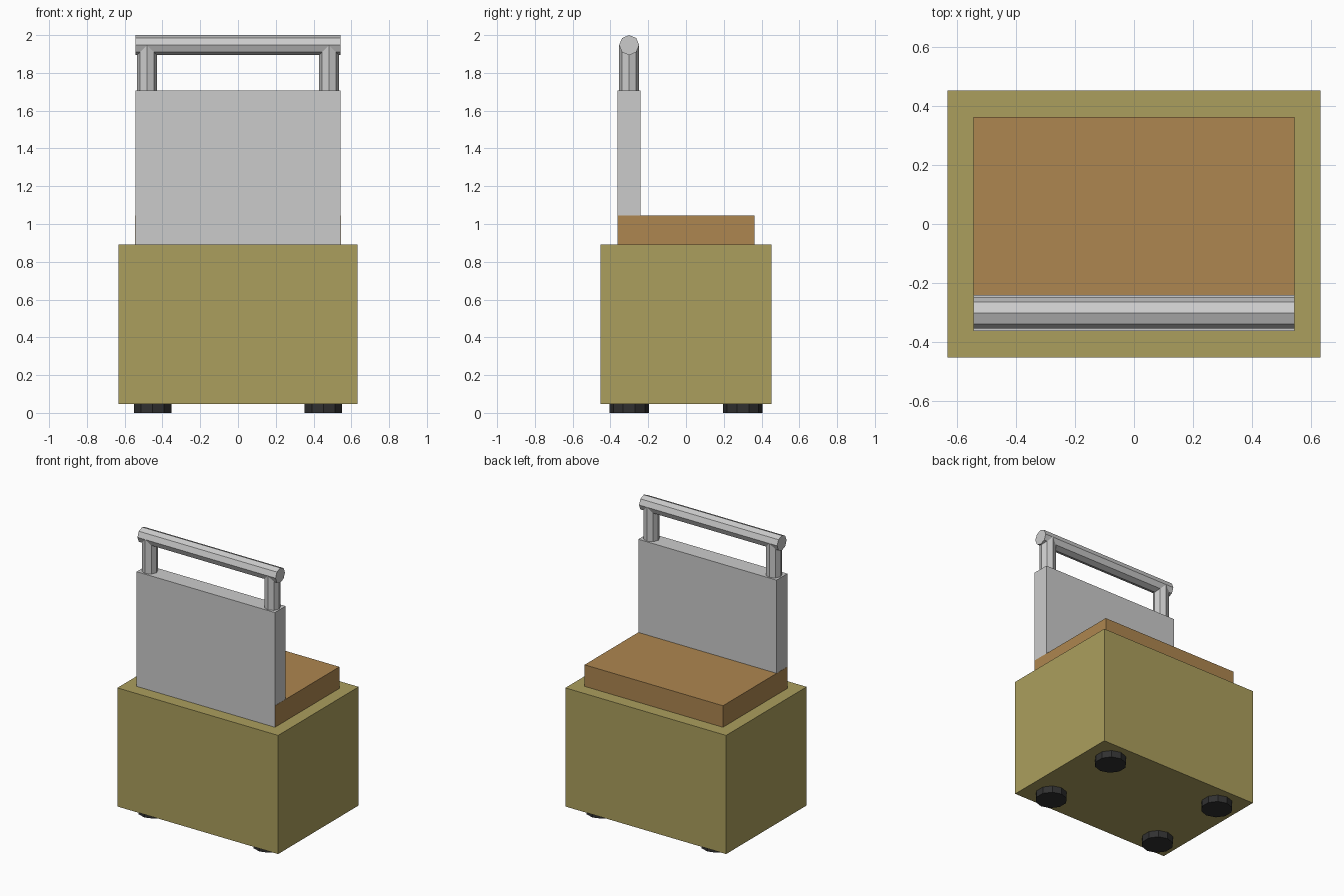
import bpy, bmesh
from math import pi
from mathutils import Matrix

if "Cube" in bpy.data.objects:
    bpy.data.objects.remove(bpy.data.objects["Cube"])


def material(name, color):
    m = bpy.data.materials.new(name)
    m.diffuse_color = (*color, 1)
    m.use_nodes = True
    m.node_tree.nodes["Principled BSDF"].inputs["Base Color"].default_value = m.diffuse_color
    return m


def finish(name, bm, mat):
    me = bpy.data.meshes.new(name)
    bm.to_mesh(me)
    bm.free()
    ob = bpy.data.objects.new(name, me)
    bpy.context.collection.objects.link(ob)
    if mat:
        me.materials.append(mat)
    return ob


def box(name, lo, hi, mat=None):
    size = [b - a for a, b in zip(lo, hi)]
    mid = [(a + b) / 2 for a, b in zip(lo, hi)]
    bm = bmesh.new()
    bmesh.ops.create_cube(bm, size=1, matrix=Matrix.Translation(mid) @ Matrix.Diagonal((*size, 1)))
    return finish(name, bm, mat)


def rod(name, mid, radius, length, sides, mat=None, rot=Matrix()):
    bm = bmesh.new()
    bmesh.ops.create_cone(bm, cap_ends=True, segments=sides, radius1=radius, radius2=radius,
                          depth=length, matrix=Matrix.Translation(mid) @ rot)
    return finish(name, bm, mat)


olive = material("olive_fabric", (0.41, 0.345, 0.11))
tan = material("tan_cushion", (0.42, 0.24, 0.08))
black = material("black_rubber", (0.03, 0.03, 0.03))

# Base, seat cushion and upright panel
box("base_box", (-0.632, -0.452, 0.048), (0.632, 0.452, 0.891), olive)
box("seat_cushion", (-0.544, -0.361, 0.891), (0.544, 0.362, 1.044), tan)
box("back_panel", (-0.543, -0.362, 0.891), (0.543, -0.241, 1.706))

# Handle: octagonal cross bar on two posts
R, BAR_Z, HY = 0.053, 1.947, -0.301
rod("handle_bar", (0, HY, BAR_Z), R, 1.086, 8, rot=Matrix.Rotation(pi / 2, 4, 'Y'))
for side, x in (("left", -0.482), ("right", 0.482)):
    rod(f"handle_post_{side}", (x, HY, (1.70 + BAR_Z) / 2), R, BAR_Z - 1.70, 8)

# Four ten-sided feet
for sx in (-1, 1):
    for sy in (-1, 1):
        where = ("front" if sy < 0 else "back") + ("_left" if sx < 0 else "_right")
        rod(f"foot_{where}", (sx * 0.452, sy * 0.301, 0.026), 0.104, 0.052, 10, black)
